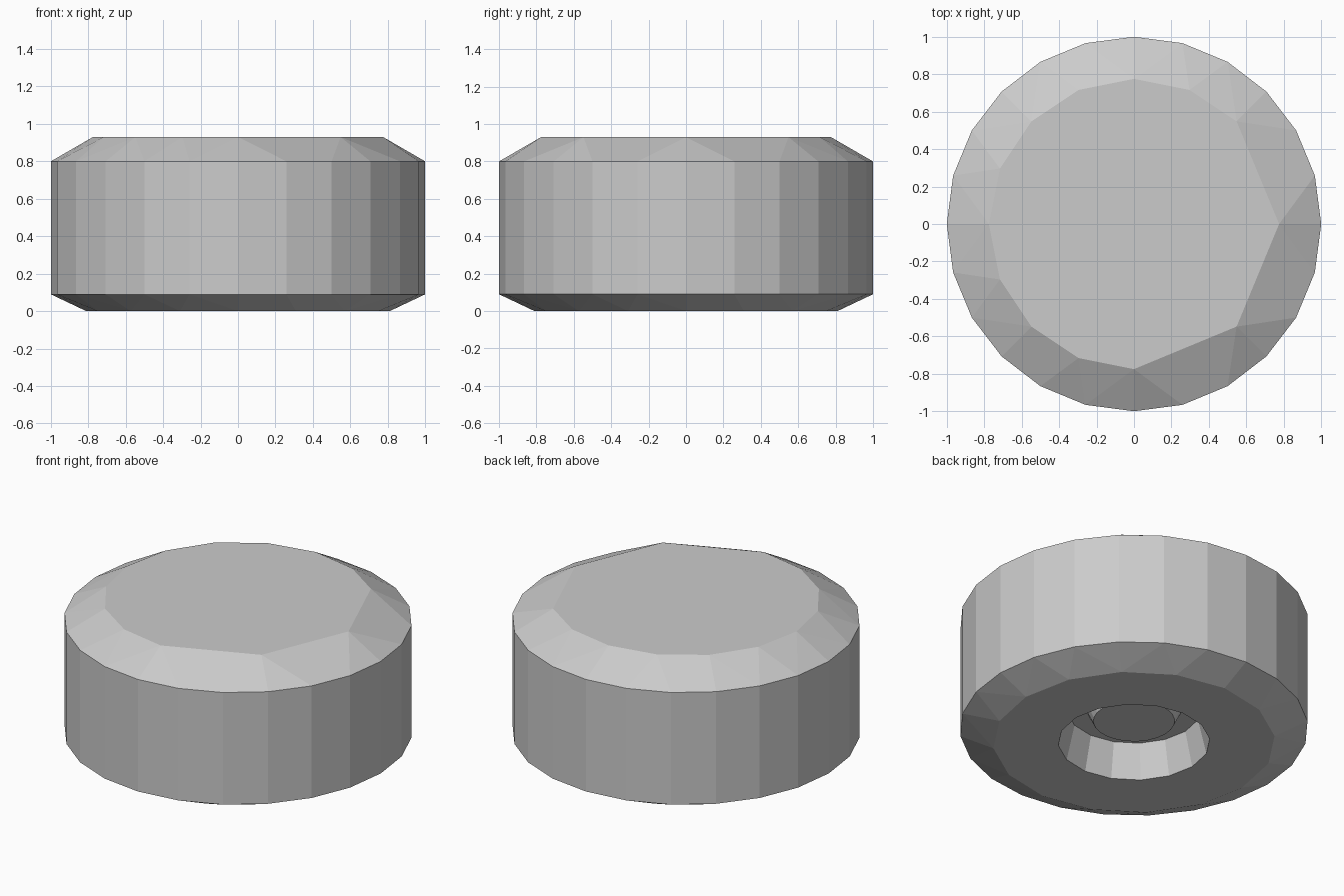
import bpy, bmesh, math

if "Cube" in bpy.data.objects:
    bpy.data.objects.remove(bpy.data.objects["Cube"])


def angles(n, skip=()):
    return [2 * math.pi * i / n for i in range(n) if i not in skip]


def ring(bm, radius, z, angs):
    return [(a, bm.verts.new((radius * math.cos(a), radius * math.sin(a), z))) for a in angs]


def bridge(bm, a, b):
    """Join two rings with different vertex counts, advancing around by angle."""
    turn = 2 * math.pi
    if len(a) == len(b):
        for i in range(len(a)):
            j = (i + 1) % len(a)
            bm.faces.new((a[i][1], a[j][1], b[j][1], b[i][1]))
        return
    i = j = 0
    while i < len(a) or j < len(b):
        def mid(r, k):
            if k >= len(r):
                return 1e9
            nxt = r[k + 1][0] if k + 1 < len(r) else turn
            return (r[k][0] + nxt) / 2
        va, vb = a[i % len(a)][1], b[j % len(b)][1]
        if mid(a, i) <= mid(b, j):
            bm.faces.new((va, a[(i + 1) % len(a)][1], vb))
            i += 1
        else:
            bm.faces.new((va, b[(j + 1) % len(b)][1], vb))
            j += 1


def lathe(name, profile, cap_start=True, cap_end=True):
    bm = bmesh.new()
    rings = [ring(bm, r, z, angs) for r, z, angs in profile]
    for a, b in zip(rings, rings[1:]):
        bridge(bm, a, b)
    for r, use in ((rings[0], cap_start), (rings[-1], cap_end)):
        if use:
            bm.faces.new([v for _, v in r])
    bmesh.ops.recalc_face_normals(bm, faces=bm.faces)
    mesh = bpy.data.meshes.new(name)
    bm.to_mesh(mesh)
    bm.free()
    obj = bpy.data.objects.new(name, mesh)
    bpy.context.collection.objects.link(obj)
    return obj


A16, A24 = angles(16), angles(24)
TOP = angles(16, skip=(1, 13, 15))  # uneven cut around the top face

# Drum body: top face, chamfers, underside and socket with a central stud
lathe("knob_body", [
    (0.775, 0.93, TOP),
    (1.0, 0.80, A24),
    (1.0, 0.09, A24),
    (0.81, 0.0, A16),
    (0.436, 0.0, A16),
    (0.385, 0.215, A16),
    (0.27, 0.215, A24),
    (0.234, 0.14, A24),
])
